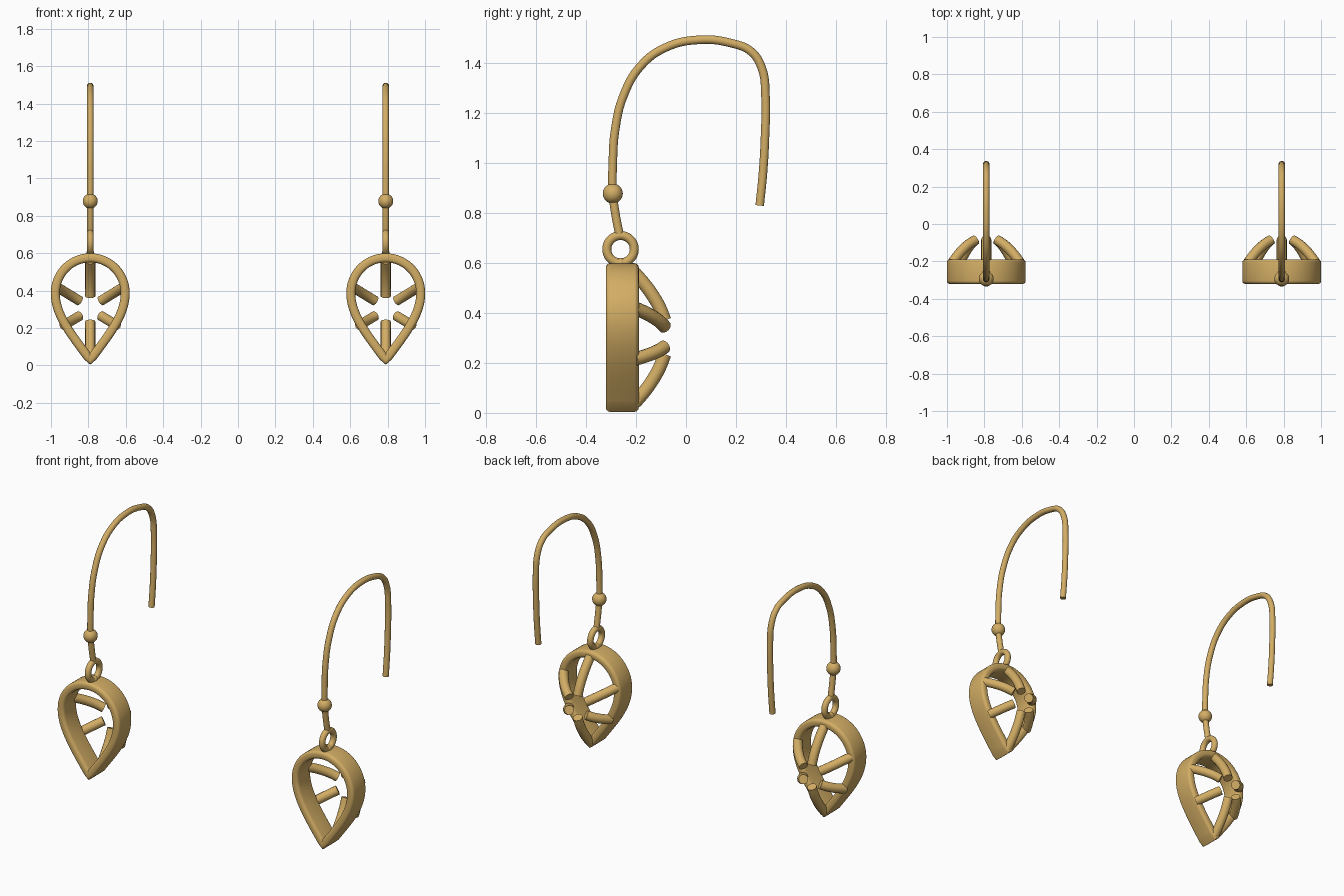
import bpy, bmesh, math
from mathutils import Vector
from mathutils.geometry import interpolate_bezier

if "Cube" in bpy.data.objects:
    bpy.data.objects.remove(bpy.data.objects["Cube"], do_unlink=True)

gold = bpy.data.materials.new("warm_gold")
gold.use_nodes = True
gold.diffuse_color = (0.65, 0.42, 0.13, 1)
gold.node_tree.nodes["Principled BSDF"].inputs["Base Color"].default_value = gold.diffuse_color


def finish(obj, name):
    obj.name = name
    obj.data.materials.clear()
    obj.data.materials.append(gold)
    bpy.ops.object.select_all(action="DESELECT")
    obj.select_set(True)
    bpy.context.view_layer.objects.active = obj
    bpy.ops.object.shade_smooth_by_angle(angle=math.radians(40))


def from_bmesh(bm, name):
    bmesh.ops.recalc_face_normals(bm, faces=bm.faces)
    mesh = bpy.data.meshes.new(name)
    bm.to_mesh(mesh)
    bm.free()
    obj = bpy.data.objects.new(name, mesh)
    bpy.context.collection.objects.link(obj)
    finish(obj, name)


def wire(name, points, radius):
    """Round capped wire running smoothly through the points."""
    curve = bpy.data.curves.new(name, "CURVE")
    curve.dimensions = "3D"
    curve.bevel_depth = radius
    curve.bevel_resolution = 5
    curve.use_fill_caps = True
    spline = curve.splines.new("BEZIER")
    spline.resolution_u = 8
    spline.bezier_points.add(len(points) - 1)
    for bp, p in zip(spline.bezier_points, points):
        bp.co = p
        bp.handle_left_type = bp.handle_right_type = "AUTO"
    helper = bpy.data.objects.new(name, curve)
    bpy.context.collection.objects.link(helper)
    bpy.context.view_layer.update()
    graph = bpy.context.evaluated_depsgraph_get()
    mesh = bpy.data.meshes.new_from_object(helper.evaluated_get(graph))
    bpy.data.objects.remove(helper, do_unlink=True)
    obj = bpy.data.objects.new(name, mesh)
    bpy.context.collection.objects.link(obj)
    finish(obj, name)


def ball(name, centre, radius):
    bpy.ops.mesh.primitive_uv_sphere_add(segments=24, ring_count=14, radius=radius, location=centre)
    finish(bpy.context.object, name)


def teardrop_outline():
    """Closed centre line of the frame in (x, z), starting at the tip."""
    side = interpolate_bezier(Vector((0, 0.028)), Vector((0.08, 0.14)),
                              Vector((0.187, 0.26)), Vector((0.187, 0.385)), 20)
    crown = interpolate_bezier(Vector((0.187, 0.385)), Vector((0.187, 0.49)),
                               Vector((0.105, 0.575)), Vector((0, 0.575)), 16)
    half = [p.to_2d() for p in side + crown[1:]]
    return half + [Vector((-p.x, p.y)) for p in half[-2:0:-1]]


def band_section(half_wall=0.024, half_depth=0.066, r=0.018):
    """Rounded rectangle: (offset across the wall, offset in depth)."""
    pts = []
    for k, (sx, sy) in enumerate([(1, 1), (-1, 1), (-1, -1), (1, -1)]):
        for j in range(5):
            a = math.pi / 2 * (k + j / 4)
            pts.append((sx * (half_wall - r) + r * math.cos(a),
                        sy * (half_depth - r) + r * math.sin(a)))
    return pts


def teardrop_band(name, cx):
    line, section = teardrop_outline(), band_section()
    n, m = len(line), len(section)
    bm = bmesh.new()
    rings = []
    for i, p in enumerate(line):
        t = (line[(i + 1) % n] - line[i - 1]).normalized()
        normal = Vector((t.y, -t.x))
        ring = []
        for d, y in section:
            # mitre the inside of the pointed tip
            q = p + normal * d * (1.7 if i == 0 and d < 0 else 1)
            ring.append(bm.verts.new((cx + q.x, -0.255 + y, q.y)))
        rings.append(ring)
    for i in range(n):
        a, b = rings[i], rings[(i + 1) % n]
        for j in range(m):
            k = (j + 1) % m
            bm.faces.new((a[j], a[k], b[k], b[j]))
    from_bmesh(bm, name)


# Prongs: start and end in (x, z) from the rim to the open back
PRONGS = {
    "top": ((0, 0.56), (0, 0.37)),
    "bottom": ((0, 0.04), (0, 0.235)),
    "upper_left": ((0.18, 0.42), (0.057, 0.345)),
    "upper_right": ((-0.18, 0.42), (-0.057, 0.345)),
    "lower_left": ((0.14, 0.215), (0.057, 0.265)),
    "lower_right": ((-0.14, 0.215), (-0.057, 0.265)),
}

# Ear hook path in (y, z)
HOOK = [(-0.265, 0.705), (-0.283, 0.80), (-0.293, 0.88), (-0.293, 1.0), (-0.284, 1.13),
        (-0.25, 1.27), (-0.18, 1.39), (-0.08, 1.463), (0.05, 1.493), (0.18, 1.48),
        (0.262, 1.445), (0.305, 1.375), (0.318, 1.27), (0.316, 1.1), (0.308, 0.96), (0.295, 0.83)]

for side, cx in (("left", 0.79), ("right", -0.79)):
    teardrop_band(side + "_teardrop_frame", cx)

    for label, (s, e) in PRONGS.items():
        path = []
        for i in range(5):
            t = i / 4
            y = -0.205 + 0.12 * t + 0.06 * t * (1 - t)
            path.append((cx + s[0] + (e[0] - s[0]) * t, y, s[1] + (e[1] - s[1]) * t))
        wire(f"{side}_{label}_prong", path, 0.027)

    # Hanging ring with its small joint
    bpy.ops.mesh.primitive_torus_add(major_radius=0.055, minor_radius=0.018, major_segments=36,
                                     minor_segments=14, location=(cx, -0.262, 0.655),
                                     rotation=(0, math.pi / 2, 0))
    finish(bpy.context.object, side + "_hanging_ring")
    ball(side + "_ring_joint", (cx, -0.262, 0.6), 0.021)

    # Ear hook and bead
    wire(side + "_ear_hook", [(cx, y, z) for y, z in HOOK], 0.0175)
    ball(side + "_hook_bead", (cx, -0.293, 0.878), 0.04)
